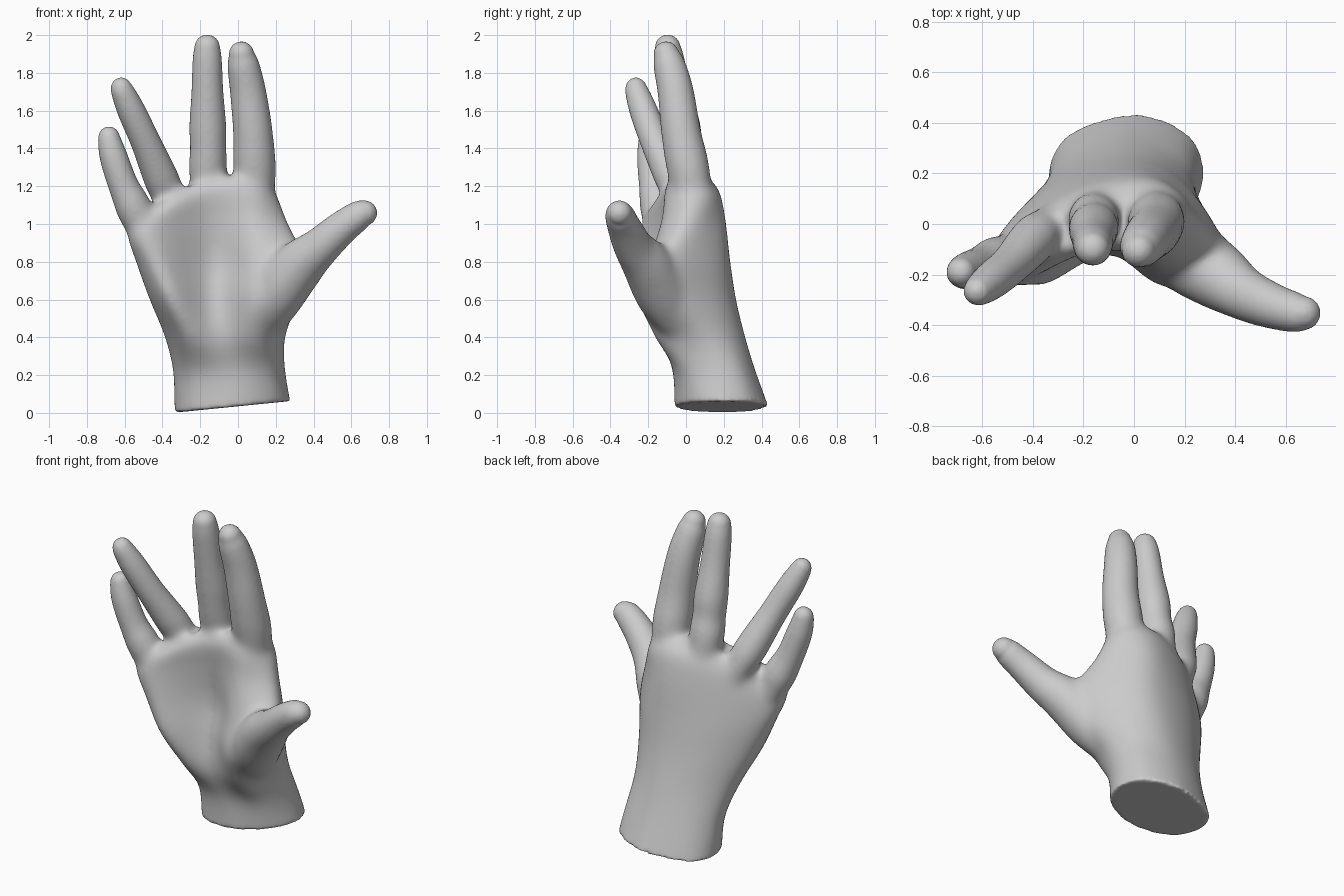
import bpy, bmesh, math
from mathutils import Vector

if "Cube" in bpy.data.objects:
    bpy.data.objects.remove(bpy.data.objects["Cube"])


def spline(p0, p1, p2, p3, t):
    """Catmull-Rom blend of four vectors."""
    return 0.5 * (2 * p1 + (p2 - p0) * t + (2 * p0 - 5 * p1 + 4 * p2 - p3) * t * t
                  + (3 * p1 - p0 - 3 * p2 + p3) * t ** 3)


def resample(pts, steps, closed=False):
    n, out = len(pts), []
    pick = (lambda i: pts[i % n]) if closed else (lambda i: pts[min(max(i, 0), n - 1)])
    for i in range(n if closed else n - 1):
        for s in range(steps):
            out.append(spline(pick(i - 1), pick(i), pick(i + 1), pick(i + 2), s / steps))
    if not closed:
        out.append(pts[-1])
    return out


def skin(bm, rings):
    """Bridge rings of equal length and cap both ends."""
    rows = [[bm.verts.new(p) for p in r] for r in rings]
    n = len(rows[0])
    faces = [bm.faces.new((a[i], a[(i + 1) % n], b[(i + 1) % n], b[i]))
             for a, b in zip(rows, rows[1:]) for i in range(n)]
    faces += [bm.faces.new(rows[0][::-1]), bm.faces.new(rows[-1])]
    bmesh.ops.recalc_face_normals(bm, faces=faces)


def finger(bm, path, sides=20):
    """Tube through (x, y, z, radius) points with a rounded tip."""
    pts = resample([Vector(p) for p in path], 6)
    centres = [p.to_3d() for p in pts]
    radii = [p[3] for p in pts]
    tip, r = centres[-1], radii[-1]
    d = (tip - centres[-3]).normalized()
    for k in range(1, 7):
        a = math.radians(k * 14)
        centres.append(tip + d * r * math.sin(a))
        radii.append(r * math.cos(a))
    rings = []
    for i, (c, rad) in enumerate(zip(centres, radii)):
        tan = centres[min(i + 1, len(centres) - 1)] - centres[max(i - 1, 0)]
        q = tan.to_track_quat('Z', 'Y')
        rings.append([c + q @ Vector((rad * math.cos(a), rad * math.sin(a), 0))
                      for a in (2 * math.pi * j / sides for j in range(sides))])
    skin(bm, rings)


def ramp(v, lo, hi):
    return min(max((v - lo) / (hi - lo), 0), 1)


# Palm and wrist sections: height, slope, droop, then outline
# (little-finger side, front x3, thumb side, back x3)
palm = [
    (0.035, 0.10, 0, [(-.335, .2), (-.25, .01), (-.02, -.06), (.19, .02),
                      (.275, .18), (.22, .35), (.01, .435), (-.25, .36)]),
    (0.22, 0.03, 0, [(-.345, .16), (-.25, -.02), (-.03, -.07), (.17, -.02),
                     (.25, .15), (.2, .3), (0, .37), (-.23, .31)]),
    (0.40, 0, 0, [(-.39, .08), (-.28, -.15), (-.09, -.12), (.12, -.16),
                  (.25, .05), (.19, .23), (0, .315), (-.25, .25)]),
    (0.60, 0, 0, [(-.47, 0), (-.36, -.24), (-.12, -.1), (.12, -.25),
                  (.32, -.1), (.22, .15), (.02, .265), (-.28, .2)]),
    (0.80, 0, 0, [(-.54, -.06), (-.43, -.25), (-.13, -.065), (.12, -.2),
                  (.36, -.13), (.23, .12), (.03, .235), (-.3, .16)]),
    (1.03, 0, 0.3, [(-.58, -.12), (-.48, -.245), (-.16, -.09), (.1, -.13),
                    (.265, -.02), (.18, .13), (0, .21), (-.32, .11)]),
    (1.19, 0, 0.7, [(-.55, -.13), (-.45, -.215), (-.17, -.11), (.09, -.105),
                    (.2, .01), (.16, .13), (-.02, .17), (-.31, .08)]),
]
# Rounded top between the knuckles
palm.append((1.26, 0, 0.75, [(-.17 + (x + .17) * .85, -.02 + (y + .02) * .55)
                             for x, y in palm[-1][3]]))

# Fingers as (x, y, z, radius) centre lines from knuckle to tip
fingers = [
    # index
    [(.085, .05, 1.0, .08), (.088, .02, 1.24, .113), (.079, -.025, 1.48, .105),
     (.053, -.055, 1.7, .096), (.028, -.088, 1.84, .085), (.018, -.105, 1.9, .068)],
    # middle
    [(-.14, .06, 1.0, .08), (-.157, .025, 1.25, .102), (-.158, -.005, 1.4, .096),
     (-.16, -.022, 1.52, .098), (-.162, -.058, 1.7, .085), (-.163, -.086, 1.87, .078),
     (-.163, -.097, 1.935, .069)],
    # ring
    [(-.3, .02, 1.0, .07), (-.385, -.05, 1.19, .094), (-.487, -.16, 1.43, .08),
     (-.565, -.225, 1.6, .075), (-.61, -.26, 1.7, .063), (-.618, -.265, 1.72, .057)],
    # little
    [(-.46, -.1, .85, .06), (-.53, -.14, 1.04, .097), (-.605, -.168, 1.2, .081),
     (-.657, -.185, 1.35, .075), (-.68, -.19, 1.44, .063), (-.683, -.19, 1.46, .058)],
    # thumb
    [(.08, .04, .36, .08), (.19, -.105, .6, .145), (.32, -.2, .775, .137),
     (.43, -.275, .875, .108), (.55, -.325, .98, .09), (.64, -.35, 1.045, .079),
     (.67, -.352, 1.058, .068)],
]

bm = bmesh.new()
outlines = []
for z, slope, droop, outline in palm:
    ring = resample([Vector(p) for p in outline], 5, closed=True)
    outlines.append([Vector((x, y, z + slope * x - droop * x * x)) for x, y in ring])
columns = [resample(list(col), 5) for col in zip(*outlines)]
skin(bm, list(zip(*columns)))
for path in fingers:
    finger(bm, path)

mesh = bpy.data.meshes.new("hand_parts")
bm.to_mesh(mesh)
bm.free()
parts = bpy.data.objects.new("hand_parts", mesh)
bpy.context.collection.objects.link(parts)

# Fuse palm and fingers into one skin
remesh = parts.modifiers.new("fuse", 'REMESH')
remesh.mode = 'VOXEL'
remesh.voxel_size = 0.0105
remesh.use_smooth_shade = True
depsgraph = bpy.context.evaluated_depsgraph_get()
fused = bpy.data.meshes.new_from_object(parts.evaluated_get(depsgraph))
bpy.data.objects.remove(parts)
hand = bpy.data.objects.new("hand", fused)
bpy.context.collection.objects.link(hand)

# Blend the palm strongly, the fingers and wrist rim only lightly
group = hand.vertex_groups.new(name="palm")
for v in fused.vertices:
    x, y, z = v.co
    top = z + 0.75 * x * x
    w = ramp(z, .12, .25) * (1 - ramp(top, 1.25, 1.36)) * (1 - ramp(x, .36, .48))
    group.add([v.index], w, 'REPLACE')
blend = hand.modifiers.new("blend_palm", 'SMOOTH')
blend.factor = 0.5
blend.iterations = 80
blend.vertex_group = "palm"
soften = hand.modifiers.new("soften", 'SMOOTH')
soften.factor = 0.5
soften.iterations = 10
